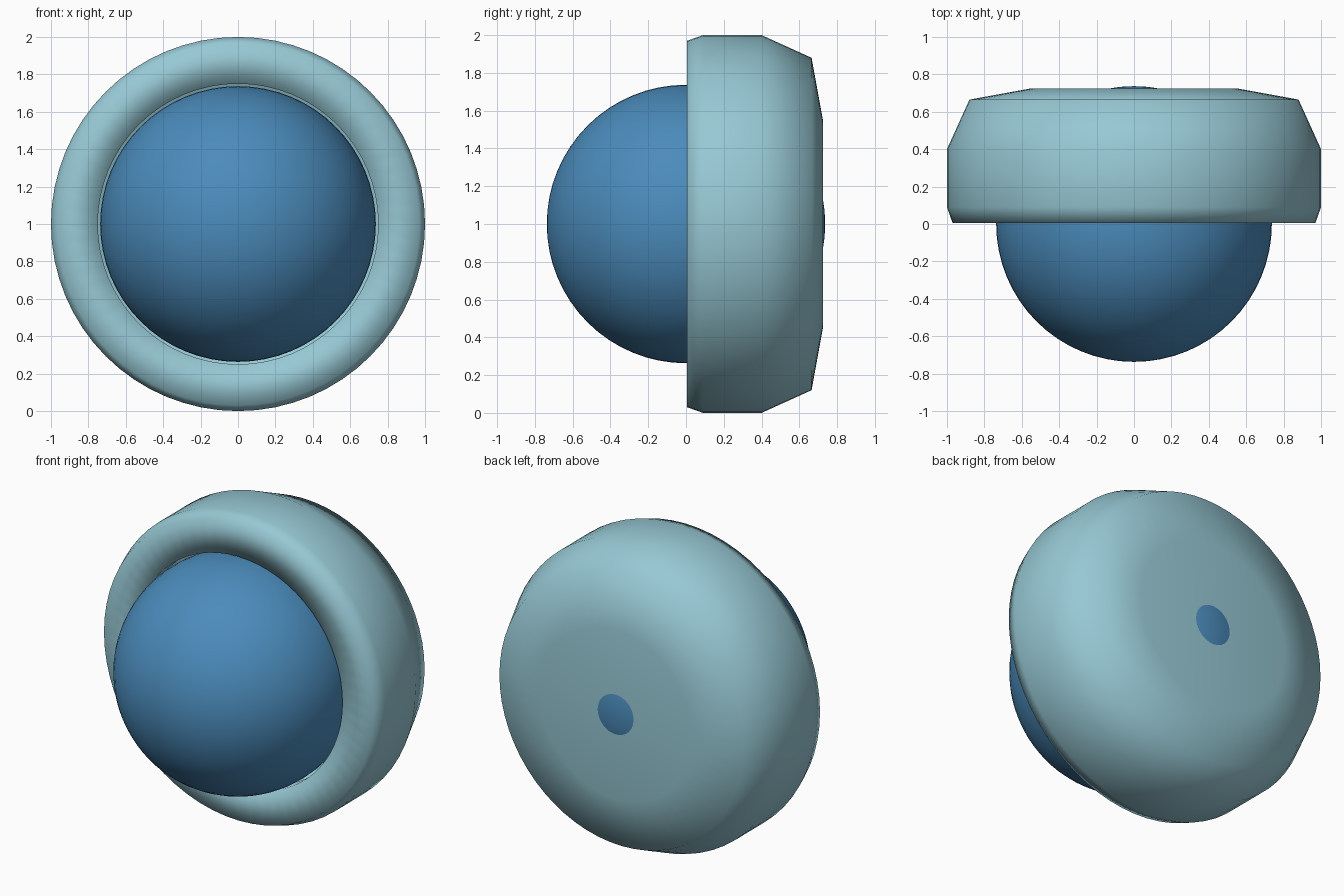
import bpy, bmesh, math
from mathutils import Matrix

if "Cube" in bpy.data.objects:
    bpy.data.objects.remove(bpy.data.objects["Cube"])


def material(name, color):
    m = bpy.data.materials.new(name)
    m.diffuse_color = (*color, 1)
    m.use_nodes = True
    m.node_tree.nodes["Principled BSDF"].inputs["Base Color"].default_value = m.diffuse_color
    return m


def finish(name, bm, mat):
    bmesh.ops.recalc_face_normals(bm, faces=bm.faces)
    for f in bm.faces:
        f.smooth = True
    me = bpy.data.meshes.new(name)
    bm.to_mesh(me)
    bm.free()
    me.materials.append(mat)
    ob = bpy.data.objects.new(name, me)
    bpy.context.collection.objects.link(ob)
    ob.location = (0, 0, 1)
    return ob


def lathe(name, profile, mat, steps=64):
    # Revolve (y, radius) points about the y axis
    bm = bmesh.new()
    verts = [bm.verts.new((r, y, 0)) for y, r in profile]
    edges = [bm.edges.new(p) for p in zip(verts, verts[1:])]
    bmesh.ops.spin(bm, geom=verts + edges, cent=(0, 0, 0), axis=(0, 1, 0),
                   angle=math.tau, steps=steps, use_duplicate=False)
    bmesh.ops.remove_doubles(bm, verts=bm.verts, dist=1e-4)
    return finish(name, bm, mat)


# Housing: short inner lip, flat front rim, bevelled outside, closed back
lathe("housing", [(0.10, 0.75), (0.005, 0.75), (0.005, 0.97), (0.09, 1.0),
                  (0.40, 1.0), (0.665, 0.88), (0.725, 0.55), (0.725, 0)],
      material("pale_teal", (0.31, 0.58, 0.66)))

# Ball seated in the housing
bm = bmesh.new()
bmesh.ops.create_uvsphere(bm, u_segments=64, v_segments=32, radius=0.737,
                          matrix=Matrix.Rotation(math.pi / 2, 4, 'X'))
finish("ball", bm, material("blue", (0.07, 0.26, 0.50)))
